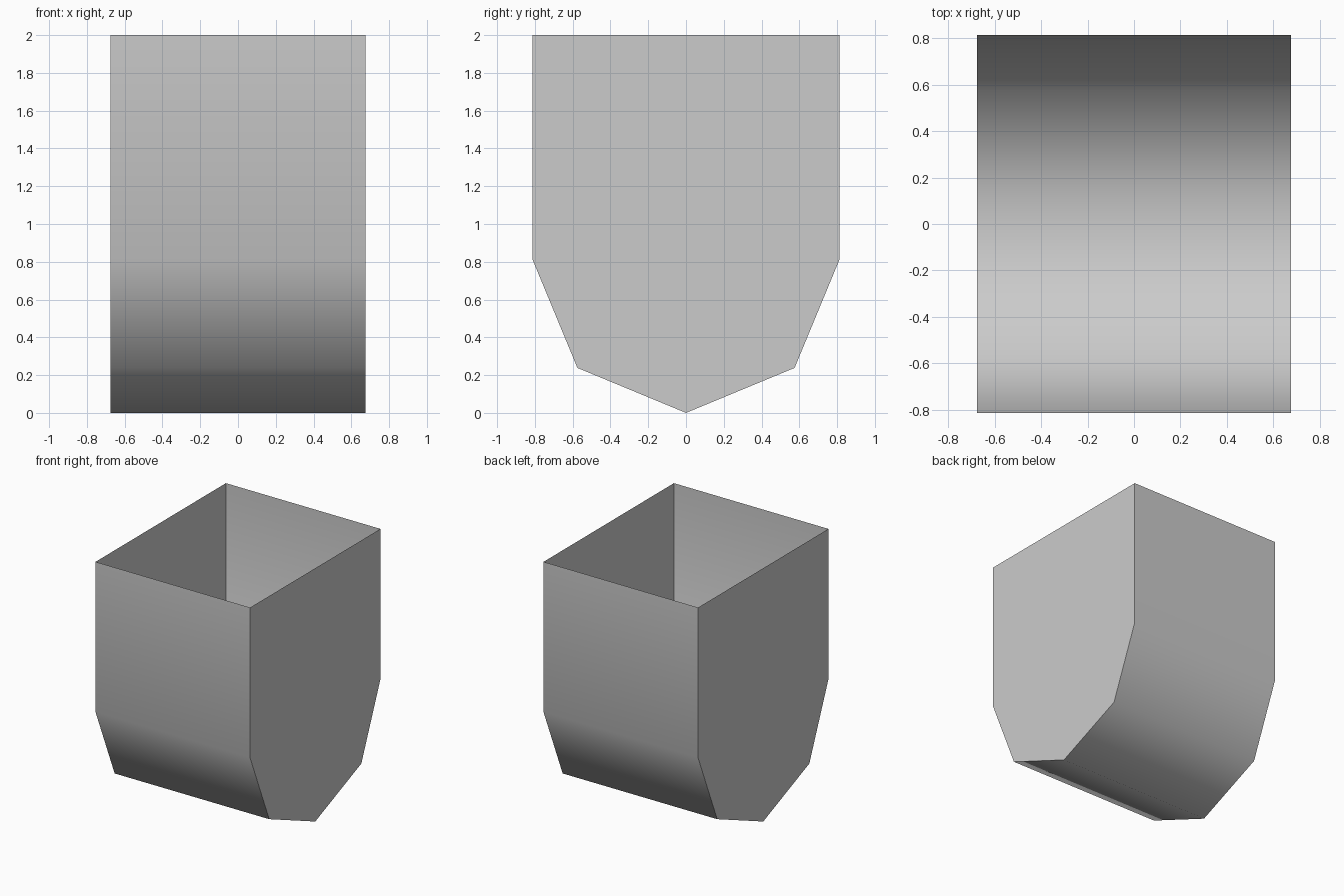
import bpy
import bmesh
from math import sin, cos, radians

cube = bpy.data.objects.get("Cube")
if cube:
    bpy.data.objects.remove(cube, do_unlink=True)

HALF_WIDTH, RADIUS, HEIGHT = 0.675, 0.813, 2.0

grey = bpy.data.materials.new("plain grey")
grey.use_nodes = True
colour = (0.6, 0.6, 0.6, 1)
grey.diffuse_color = colour
grey.node_tree.nodes["Principled BSDF"].inputs["Base Color"].default_value = colour

# Side profile: straight walls above a half-octagon bottom
arc = [(RADIUS * cos(radians(a)), RADIUS + RADIUS * sin(radians(a)))
       for a in range(-180, 1, 45)]
profile = [(-RADIUS, HEIGHT)] + arc + [(RADIUS, HEIGHT)]

# Open-topped thin bucket: two end panels joined by the curved wall
bm = bmesh.new()
left, right = [[bm.verts.new((x, y, z)) for y, z in profile]
               for x in (HALF_WIDTH, -HALF_WIDTH)]
bm.faces.new(left)
bm.faces.new(right[::-1])
for i in range(len(profile) - 1):
    bm.faces.new((left[i], right[i], right[i + 1], left[i + 1]))
bm.normal_update()
mesh = bpy.data.meshes.new("bucket")
bm.to_mesh(mesh)
bm.free()
mesh.materials.append(grey)

bucket = bpy.data.objects.new("bucket", mesh)
bpy.context.collection.objects.link(bucket)
bpy.context.view_layer.objects.active = bucket
bucket.select_set(True)
bpy.ops.object.shade_smooth_by_angle(angle=radians(60))
